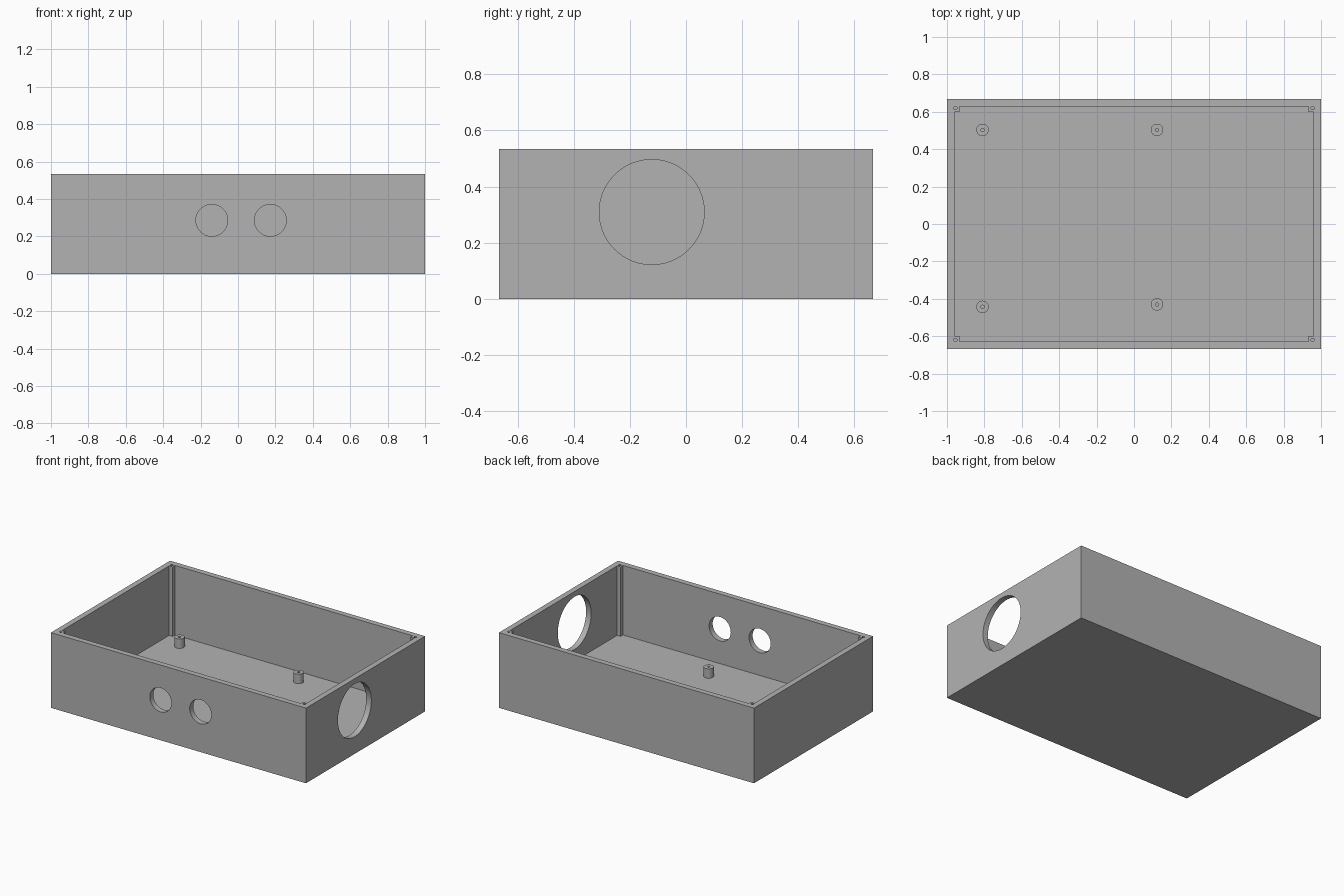
import bpy
import bmesh
from math import radians

cube = bpy.data.objects.get("Cube")
if cube:
    bpy.data.objects.remove(cube, do_unlink=True)

HX, HY, H = 1.0, 0.667, 0.533    # outer half sizes and height
WALL = 0.04
POST = 0.027                     # corner post side
FLOOR = 0.04

grey = bpy.data.materials.new("plain grey")
grey.use_nodes = True
colour = (0.45, 0.45, 0.45, 1)
grey.diffuse_color = colour
grey.node_tree.nodes["Principled BSDF"].inputs["Base Color"].default_value = colour


def prism(name, outline, z0, z1):
    """Extrude a flat outline from z0 to z1."""
    bm = bmesh.new()
    base = bm.faces.new([bm.verts.new((x, y, z0)) for x, y in outline])
    top = bmesh.ops.extrude_face_region(bm, geom=[base])["geom"]
    verts = [v for v in top if isinstance(v, bmesh.types.BMVert)]
    bmesh.ops.translate(bm, verts=verts, vec=(0, 0, z1 - z0))
    bmesh.ops.recalc_face_normals(bm, faces=bm.faces)
    mesh = bpy.data.meshes.new(name)
    bm.to_mesh(mesh)
    bm.free()
    obj = bpy.data.objects.new(name, mesh)
    bpy.context.collection.objects.link(obj)
    mesh.materials.append(grey)
    return obj


def cylinder(name, radius, depth, location, rotation=(0, 0, 0), sides=64):
    bpy.ops.mesh.primitive_cylinder_add(vertices=sides, radius=radius, depth=depth,
                                        location=location, rotation=rotation)
    obj = bpy.context.object
    obj.name = name
    obj.data.materials.append(grey)
    return obj


def activate(obj):
    bpy.ops.object.select_all(action="DESELECT")
    obj.select_set(True)
    bpy.context.view_layer.objects.active = obj


def cut(target, cutter):
    cutter.hide_render = True
    mod = target.modifiers.new("cut", "BOOLEAN")
    mod.operation = "DIFFERENCE"
    mod.solver = "EXACT"
    mod.object = cutter
    activate(target)
    bpy.ops.object.modifier_apply(modifier=mod.name)
    bpy.data.objects.remove(cutter, do_unlink=True)


def smooth(obj):
    activate(obj)
    bpy.ops.object.shade_smooth_by_angle(angle=radians(30))


# Tray: solid block hollowed by a cavity with notched corners, leaving the posts
case = prism("case_body", [(-HX, -HY), (HX, -HY), (HX, HY), (-HX, HY)], 0, H)
ix, iy = HX - WALL, HY - WALL
px, py = ix - POST, iy - POST
quarter = [(ix, py), (px, py), (px, iy)]
outline = []
for sx, sy in ((1, 1), (-1, 1), (-1, -1), (1, -1)):
    corner = [(sx * x, sy * y) for x, y in quarter]
    outline += corner if sx * sy > 0 else corner[::-1]
cut(case, prism("cavity_cutter", outline, FLOOR, H + 0.1))

# Screw holes down into the corner posts
for sx in (-1, 1):
    for sy in (-1, 1):
        cut(case, cylinder("screw_cutter", 0.009, 0.4,
                           (sx * 0.955, sy * 0.62, H), sides=24))

# Two round openings in the front wall and a large one in the left wall
for x in (-0.14, 0.173):
    cut(case, cylinder("front_cutter", 0.085, 0.2, (x, -HY, 0.286), (radians(90), 0, 0)))
cut(case, cylinder("side_cutter", 0.187, 0.2, (HX, -0.122, 0.309), (0, radians(90), 0), 96))
smooth(case)

# Hollow standoffs on the floor
LIFT = 0.067
for name, x, y in (("back_right", -0.81, 0.503), ("front_right", -0.81, -0.443),
                   ("back_left", 0.123, 0.503), ("front_left", 0.123, -0.43)):
    post = cylinder("standoff_" + name, 0.033, LIFT + 0.01,
                    (x, y, FLOOR + LIFT / 2 - 0.005), sides=32)
    cut(post, cylinder("pilot_cutter", 0.009, LIFT * 2, (x, y, FLOOR + LIFT), sides=24))
    smooth(post)
